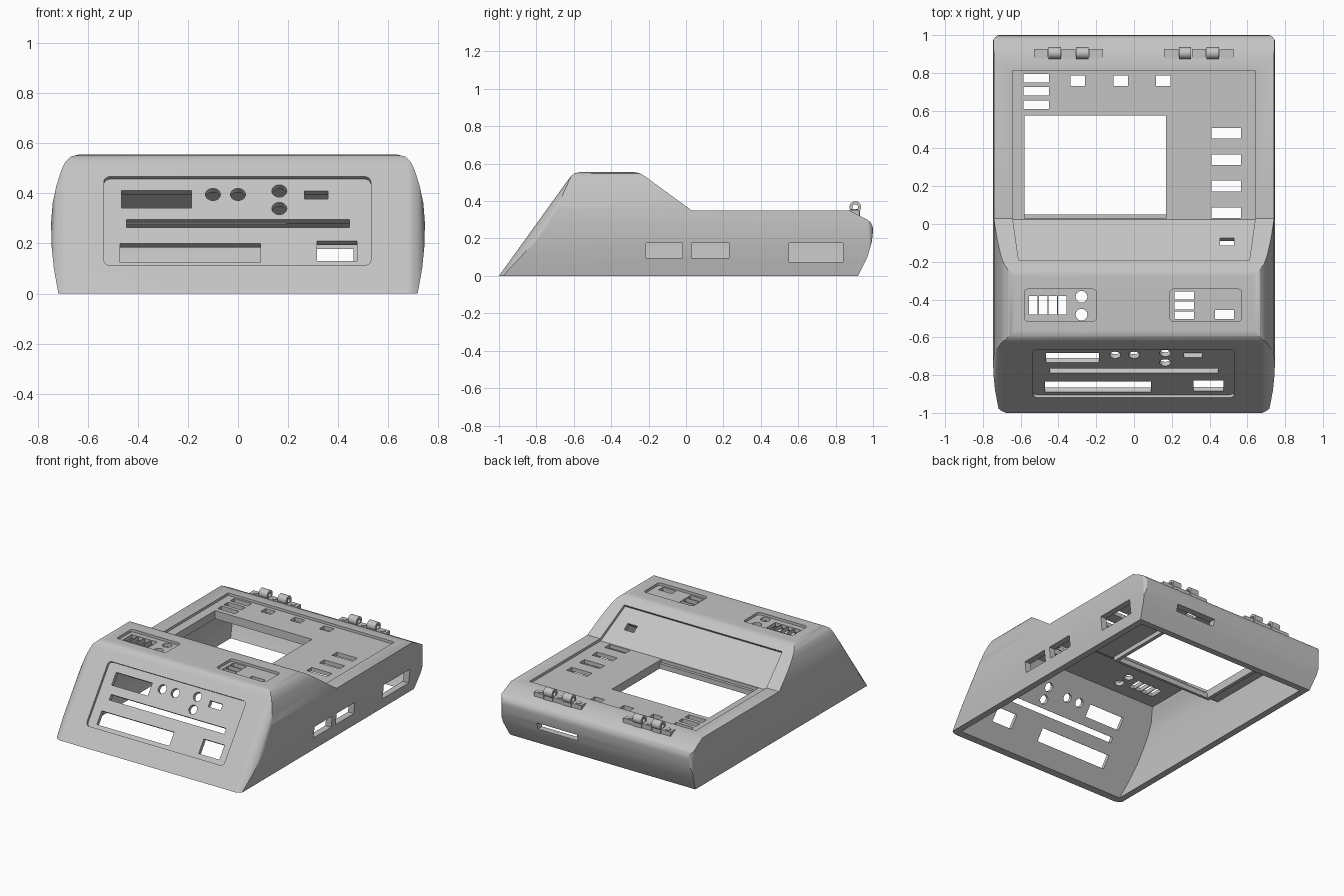
import bpy, bmesh, math
from mathutils import Matrix, Vector

cube = bpy.data.objects.get("Cube")
if cube:
    bpy.data.objects.remove(cube, do_unlink=True)

grey = bpy.data.materials.new("light_grey_plastic")
grey.use_nodes = True
colour = (0.55, 0.55, 0.55, 1)
grey.diffuse_color = colour
grey.node_tree.nodes["Principled BSDF"].inputs["Base Color"].default_value = colour


def frame(origin, u, v, n=None):
    """Local axes u, v and n (the extrusion direction) placed at origin."""
    u, v = Vector(u), Vector(v)
    n = Vector(n) if n else u.cross(v)
    m = Matrix((u, v, n)).transposed().to_4x4()
    m.translation = origin
    return m


X, Y, Z = (1, 0, 0), (0, 1, 0), (0, 0, 1)
SIDE = frame((0, 0, 0), Y, Z)
SECTION = frame((0, 0, 0), X, Z)
PLAN = frame((0, 0, 0), X, Y)
DECK = frame((0, 0, 0.35), X, Y)
CREST = frame((0, 0, 0.555), X, Y)
FRONT = frame((0, -1, 0), X, (0, 0.5835, 0.812))
RAMP = frame((0, 0.03, 0.35), X, (0, 0.807, -0.59))
REAR_SLOPE = frame((0, 0, 0), X, Y, (0, 0.7194, 1))


def prism(name, pts, lo, hi, m):
    bm = bmesh.new()
    a = [bm.verts.new(m @ Vector((x, y, lo))) for x, y in pts]
    b = [bm.verts.new(m @ Vector((x, y, hi))) for x, y in pts]
    bm.faces.new(a)
    bm.faces.new(b)
    for i in range(len(a)):
        j = (i + 1) % len(a)
        bm.faces.new((a[i], a[j], b[j], b[i]))
    bmesh.ops.recalc_face_normals(bm, faces=bm.faces)
    mesh = bpy.data.meshes.new(name)
    bm.to_mesh(mesh)
    bm.free()
    mesh.materials.append(grey)
    ob = bpy.data.objects.new(name, mesh)
    bpy.context.collection.objects.link(ob)
    return ob


def rect(x0, x1, y0, y1, r=0):
    if not r:
        return [(x0, y0), (x1, y0), (x1, y1), (x0, y1)]
    pts = []
    centres = [(x1 - r, y1 - r), (x0 + r, y1 - r), (x0 + r, y0 + r), (x1 - r, y0 + r)]
    for q, (cx, cy) in enumerate(centres):
        for k in range(7):
            t = math.pi / 2 * (q + k / 6)
            pts.append((cx + r * math.cos(t), cy + r * math.sin(t)))
    return pts


def disc(cx, cy, r, n=24):
    return [(cx + r * math.cos(math.tau * i / n), cy + r * math.sin(math.tau * i / n))
            for i in range(n)]


def carve(ob, cutters, operation="DIFFERENCE"):
    """Apply booleans in order, then discard the cutters."""
    for c in cutters:
        c.hide_render = True
        mod = ob.modifiers.new("cut", "BOOLEAN")
        mod.operation, mod.solver, mod.object = operation, "EXACT", c
    bpy.context.view_layer.update()
    dg = bpy.context.evaluated_depsgraph_get()
    mesh = bpy.data.meshes.new_from_object(ob.evaluated_get(dg))
    ob.modifiers.clear()
    ob.data = mesh
    mesh.materials.clear()
    mesh.materials.append(grey)
    for c in cutters:
        bpy.data.objects.remove(c, do_unlink=True)


def mirrored(half):
    return half + [(-x, z) for x, z in reversed(half)]


# Outer housing: side profile trimmed by the bulging section and rounded corners
outer = [(-1, 0), (-.628, .517), (-.612, .536), (-.592, .55), (-.565, .555),
         (-.28, .555), (-.25, .55), (-.22, .533), (.03, .35), (.875, .35),
         (.97, .3), (.988, .286), (.998, .265), (1, .24), (.993, .18), (.97, .1), (.92, 0)]
bulge = [(.715, -.02), (.717, 0), (.735, .1), (.744, .19), (.746, .28), (.74, .36), (.725, .43),
         (.706, .49), (.69, .525), (.667, .547), (.63, .556), (.6, .58)]
body = prism("housing", outer, -0.9, 0.9, SIDE)
carve(body, [prism("section", mirrored(bulge), -2, 2, SECTION),
             prism("front_corners", rect(-.75, .75, -1.004, 3, .1), -.1, .7, REAR_SLOPE),
             prism("rear_corners", rect(-.75, .75, -2, 1.003, .05), -.1, .7, PLAN)],
      "INTERSECT")

# Hollow interior, open underneath
inner = [(-1.017, -.1), (-.578, .51), (-.27, .51), (.015, .305), (.86, .305),
         (.945, .255), (.95, .2), (.925, .1), (.875, 0), (.83, -.1)]
inside = [(.67, -.2), (.67, 0), (.69, .1), (.7, .2), (.7, .28), (.695, .36),
          (.68, .43), (.65, .49), (.62, .6)]
cavity = prism("cavity", inner, -0.9, 0.9, SIDE)
carve(cavity, [prism("section", mirrored(inside), -2, 2, SECTION)], "INTERSECT")

# Recessed panels: deck with ramp, front panel, two crest pods
STEP = 0.018
deck_profile = [(.81, .332), (.024, .332), (-.2006, .4965), (-.131, .592), (.09, .45), (.81, .45)]
deck = prism("deck_recess", deck_profile, -.643, .643, SIDE)
for v in deck.data.vertices:
    if v.co.y < 0:
        v.co.x *= 0.95
bm = bmesh.new()
bm.from_mesh(deck.data)
bmesh.ops.triangulate(bm, faces=bm.faces)
bm.to_mesh(deck.data)
bm.free()


def slope(z):
    return z / 0.812


cuts = [cavity, deck,
        prism("front_recess", rect(-.535, .53, slope(.113), slope(.467), .025), -STEP, .1, FRONT)]
for x0 in (-.58, .19):
    cuts.append(prism("pod", rect(x0, x0 + .38, -.515, -.345, .02), -STEP, .1, CREST))


def holes(shapes, m):
    cuts.extend(prism("hole", s, -.12, .1, m) for s in shapes)


# Front panel openings
holes([rect(x0, x1, slope(z0 + .01), slope(z1 + .01)) for x0, x1, z0, z1 in (
    (-.465, -.185, .342, .412), (-.445, .445, .265, .295), (-.47, .09, .125, .2),
    (.315, .475, .13, .21), (.265, .36, .377, .41))], FRONT)
holes([disc(x, slope(z), .03) for x, z in
       ((-.1, .406), (0, .406), (.165, .42), (.165, .35))], FRONT)

# Deck openings: window, label slots, small squares, right column
holes([rect(-.58, .17, .03, .575)], DECK)
holes([rect(-.585, -.45, y, y + .045) for y in (.61, .68, .75)], DECK)
holes([rect(x, x + .076, .73, .785) for x in (-.335, -.108, .117)], DECK)
holes([rect(.41, .567, y, y + .056) for y in (.032, .173, .312, .452)], DECK)
holes([rect(.455, .53, -.165, -.115)], RAMP)

# Crest pod openings
holes([rect(-.555 + .051 * i, -.51 + .051 * i, -.478, -.38) for i in range(4)], CREST)
holes([disc(-.278, y, .031) for y in (-.385, -.48)], CREST)
holes([rect(.215, .317, y, y + .042) for y in (-.504, -.452, -.4)], CREST)
holes([rect(.428, .53, -.502, -.455)], CREST)

# Side ports and rear slot
for y0, y1, z0, z1 in ((-.215, -.02, .095, .175), (.03, .23, .095, .175), (.55, .84, .075, .175)):
    cuts.append(prism("port", rect(y0, y1, z0, z1), .6, .9, SIDE))
cuts.append(prism("rear_slot", rect(.15, .46, .13, .178), -1.1, -.8, SECTION))
carve(body, cuts)
parts = [body]

# Rim under the deck window
rim = prism("window_rim", rect(-.605, .195, .03, .6), -.075, -.04, DECK)
carve(rim, [prism("opening", rect(-.58, .17, .05, .575), -.2, .1, DECK)])
parts.append(rim)

# Hinges: lugs with screw heads alternating with bored knuckles
for side, start in (("right", -.53), ("left", .16)):
    for i in range(3):
        x = start + .146 * i
        parts.append(prism(f"{side}_hinge_lug", rect(.875, .927, .3, .353), x, x + .075, SIDE))
        parts.append(prism(f"{side}_hinge_screw", disc(x + .037, .901, .018), .353, .357, PLAN))
    for i in range(2):
        x = start + .077 + .146 * i
        knuckle = prism(f"{side}_hinge_knuckle", disc(.905, .368, .031), x, x + .066, SIDE)
        carve(knuckle, [prism("bore", disc(.905, .368, .015), -1, 1, SIDE)])
        foot = prism(f"{side}_hinge_foot", rect(.88, .93, .3, .348), x, x + .066, SIDE)
        parts += [knuckle, foot]

# Smooth shading with sharp edges kept
bpy.ops.object.select_all(action="DESELECT")
for ob in parts:
    ob.select_set(True)
bpy.context.view_layer.objects.active = body
bpy.ops.object.shade_smooth_by_angle(angle=math.radians(30))
for ob in parts:
    weighted = ob.modifiers.new("even_normals", "WEIGHTED_NORMAL")
    weighted.keep_sharp = True
